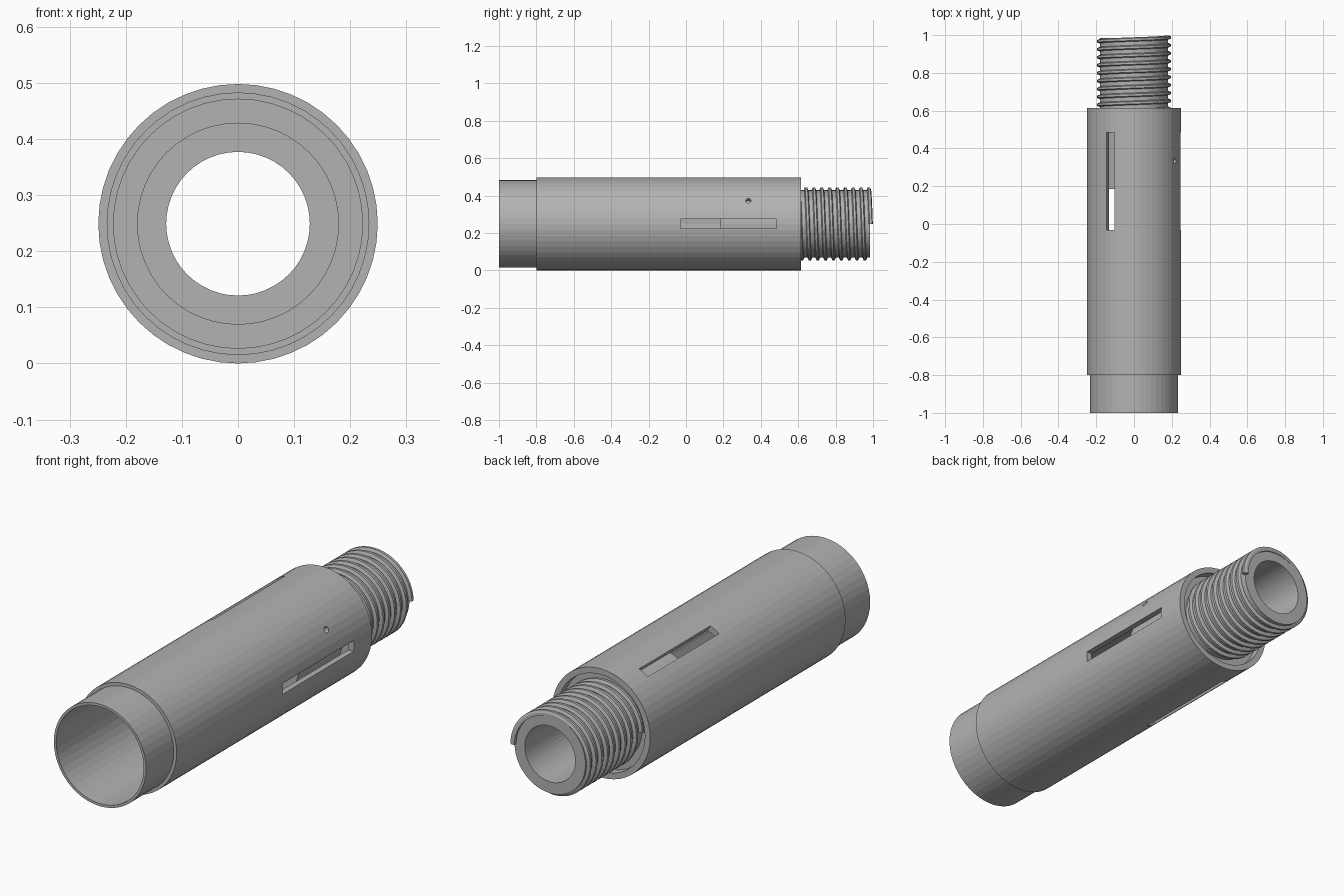
import bpy, bmesh, math
from mathutils import Matrix, Vector

if "Cube" in bpy.data.objects:
    bpy.data.objects.remove(bpy.data.objects["Cube"])

CZ = 0.249          # height of the tube axis
SIDES = 48

metal = bpy.data.materials.new("plain_grey")
metal.diffuse_color = (0.45, 0.45, 0.45, 1)
metal.use_nodes = True
metal.node_tree.nodes["Principled BSDF"].inputs["Base Color"].default_value = metal.diffuse_color


def point(r, angle, y):
    return Vector((r * math.cos(angle), y, CZ + r * math.sin(angle)))


def finish(name, bm):
    bmesh.ops.recalc_face_normals(bm, faces=bm.faces)
    mesh = bpy.data.meshes.new(name)
    bm.to_mesh(mesh)
    bm.free()
    mesh.materials.append(metal)
    obj = bpy.data.objects.new(name, mesh)
    bpy.context.collection.objects.link(obj)
    return obj


def sweep(name, profile, angles, lift=lambda a: 0, closed=True):
    """Turn a closed (radius, y) profile about the tube axis."""
    bm = bmesh.new()
    rings = [[bm.verts.new(point(r, a, y + lift(a))) for r, y in profile] for a in angles]
    n = len(profile)
    pairs = list(zip(rings, rings[1:]))
    if closed:
        pairs.append((rings[-1], rings[0]))
    for p, q in pairs:
        for i in range(n):
            j = (i + 1) % n
            bm.faces.new((p[i], p[j], q[j], q[i]))
    if not closed:
        bm.faces.new(rings[0])
        bm.faces.new(rings[-1])
    return finish(name, bm)


circle = [math.tau * i / SIDES for i in range(SIDES)]

# Outer sleeve with the slimmer front collar
sleeve = sweep("outer_sleeve", [(0.222, -1.0), (0.234, -1.0), (0.234, -0.8),
                                (0.249, -0.8), (0.249, 0.615), (0.222, 0.615)], circle)

# Inner threaded core with a flange that closes the gap to the sleeve
sweep("threaded_core", [(0.128, 0.185), (0.18, 0.185), (0.18, 0.50), (0.2225, 0.50),
                        (0.2225, 0.575), (0.18, 0.575), (0.18, 0.985), (0.128, 0.985)], circle)

# Screw thread
PITCH = 0.042
TURNS = 9.5
steps = int(TURNS * SIDES)
sweep("screw_thread", [(0.172, -0.011), (0.184, -0.011), (0.195, -0.006),
                       (0.195, 0.006), (0.184, 0.011), (0.172, 0.011)],
      [math.tau * i / SIDES for i in range(steps + 1)],
      lift=lambda a: 0.988 - PITCH * a / math.tau, closed=False)


def cut(target, cutter):
    cutter.hide_render = True
    mod = target.modifiers.new("cut", 'BOOLEAN')
    mod.operation = 'DIFFERENCE'
    mod.solver = 'EXACT'
    mod.object = cutter
    bpy.context.view_layer.objects.active = target
    bpy.ops.object.modifier_apply(modifier=mod.name)
    bpy.data.objects.remove(cutter)


# Three long slots around the sleeve
for k in range(3):
    a = math.tau * k / 3
    bm = bmesh.new()
    bmesh.ops.create_cube(bm, size=1, matrix=Matrix.Translation((0, 0, CZ))
                          @ Matrix.Rotation(-a, 4, 'Y')
                          @ Matrix.Translation((0.25, 0.227, 0))
                          @ Matrix.Diagonal((0.12, 0.515, 0.05, 1)))
    cut(sleeve, finish("slot_cutter", bm))

# Small set-screw hole
bm = bmesh.new()
bmesh.ops.create_cone(bm, cap_ends=True, segments=16, radius1=0.014, radius2=0.014, depth=0.12,
                      matrix=Matrix.Translation((0, 0, CZ))
                      @ Matrix.Rotation(-math.radians(30), 4, 'Y')
                      @ Matrix.Translation((0.25, 0.333, 0))
                      @ Matrix.Rotation(math.pi / 2, 4, 'Y'))
cut(sleeve, finish("hole_cutter", bm))
